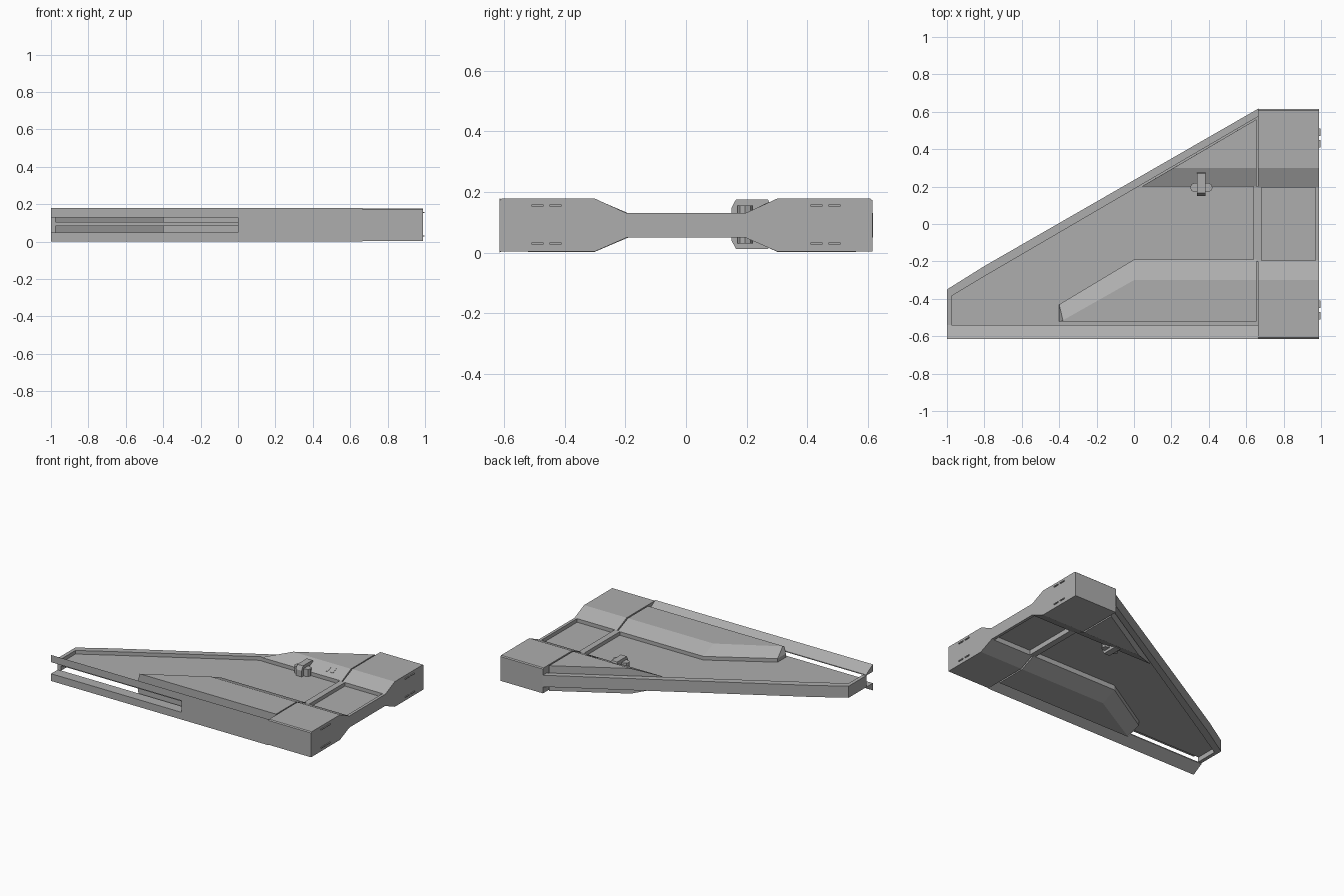
import bpy, bmesh, math

if "Cube" in bpy.data.objects:
    bpy.data.objects.remove(bpy.data.objects["Cube"])

MID = 0.09  # plane of symmetry between the two flat sides

grey = bpy.data.materials.new("plain_grey")
grey.diffuse_color = (0.42, 0.42, 0.42, 1)
grey.use_nodes = True
grey.node_tree.nodes["Principled BSDF"].inputs["Base Color"].default_value = grey.diffuse_color


def loft(name, loops):
    """Solid skinned through loops that all have the same point count."""
    bm = bmesh.new()
    rows = [[bm.verts.new(p) for p in loop] for loop in loops]
    n = len(rows[0])
    for a, b in zip(rows, rows[1:]):
        for i in range(n):
            j = (i + 1) % n
            bm.faces.new((a[i], a[j], b[j], b[i]))
    bm.faces.new(rows[0])
    bm.faces.new(rows[-1])
    bmesh.ops.recalc_face_normals(bm, faces=bm.faces)
    me = bpy.data.meshes.new(name)
    bm.to_mesh(me)
    bm.free()
    me.materials.append(grey)
    ob = bpy.data.objects.new(name, me)
    bpy.context.collection.objects.link(ob)
    return ob


def plate(name, pts, z0, z1):
    return loft(name, [[(x, y, z) for x, y in pts] for z in (z0, z1)])


def along_x(name, pts, x0, x1):
    return loft(name, [[(x, y, z) for y, z in pts] for x in (x0, x1)])


def box(name, x0, x1, y0, y1, z0, z1):
    return plate(name, [(x0, y0), (x1, y0), (x1, y1), (x0, y1)], z0, z1)


def swell(name, base, top):
    """Bulge on both flat sides: vertical core with sloped shoulders."""
    levels = [(top, 0.003), (base, 0.05), (base, 0.13), (top, 0.177)]
    return loft(name, [[(x, y, z) for x, y in pts] for pts, z in levels])


# thin web filling the wedge
plate("web", [(-0.98, -0.54), (-0.98, -0.37), (-0.79, -0.25), (0.66, 0.59), (0.66, -0.54)],
      0.083, 0.105)

# raised rim along the nose and the diagonal edge
outer = [(-1, -0.545), (-1, -0.35), (-0.8, -0.225), (0.665, 0.617)]
inner = [(0.665, 0.575), (-0.79, -0.274), (-0.975, -0.385), (-0.975, -0.545)]
plate("diagonal_rim", outer + inner, 0.05, 0.13)

# straight beam: two sloped rails with a solid core behind the open slot
for label, s in (("upper", 1), ("lower", -1)):
    rail = [(-0.615, 0.09), (-0.615, 0.04), (-0.54, 0.04), (-0.54, 0.046)]
    along_x(label + "_rail", [(y, MID + s * z) for y, z in rail], -1, 0.665)
box("beam_core", 0, 0.665, -0.615, -0.54, 0.05, 0.13)

# long side swell
swell("cheek_swell",
      [(-0.4, -0.52), (-0.4, -0.43), (0, -0.19), (0.655, -0.19), (0.655, -0.52)],
      [(-0.39, -0.52), (-0.38, -0.515), (0, -0.3), (0.655, -0.3), (0.655, -0.52)])

# triangular swell at the heel
swell("heel_swell",
      [(0.04, 0.2), (0.655, 0.2), (0.655, 0.56)],
      [(0.212, 0.3), (0.655, 0.3), (0.655, 0.56)])

# end pad: two thick blocks with sloped shoulders
for label, s in (("front", -1), ("back", 1)):
    half = [(0.615, 0.172), (0.608, 0.178), (0.3, 0.178), (0.195, 0.13)]
    half += [(y, 2 * MID - z - 0.004 * (z > 0.15)) for y, z in reversed(half)]
    half = [(s * y, max(z, 0.004)) for y, z in half]
    along_x(label + "_pad_block", half, 0.664, 0.99)
    # shallow marks on the end face and the flat sides
    for y in (0.41, 0.47):
        for z in (0.03, 0.156):
            y0, y1 = sorted((s * y, s * (y + 0.04)))
            box(label + "_end_tab", 0.988, 0.997, y0, y1, z - 0.003, z + 0.003)

# sunken panel and cross bars between the blocks
box("pad_panel", 0.66, 0.98, -0.2, 0.2, 0.083, 0.105)
box("inner_cross_bar", 0.64, 0.682, -0.2, 0.2, 0.05, 0.13)
box("outer_cross_bar", 0.97, 0.99, -0.2, 0.2, 0.05, 0.13)

# strap loop: chamfered band around the web with a rounded pin plate
band = [(0.15, 0.04), (0.165, 0.012), (0.27, 0.012), (0.28, 0.03),
        (0.28, 0.15), (0.27, 0.176), (0.165, 0.176), (0.15, 0.148)]
along_x("strap_band", band, 0.338, 0.382)
pin = []
for cx, start in ((0.395, -90), (0.325, 90)):
    for k in range(5):
        a = math.radians(start + 45 * k)
        pin.append((cx + 0.025 * math.cos(a), 0.195 + 0.025 * math.sin(a)))
plate("strap_pin", pin, 0.03, 0.155)

# paired small marks on the heel shoulder
for x in (0.505, 0.545):
    loft("heel_mark", [[(x, 0.235, z), (x + 0.018, 0.235, z), (x + 0.018, 0.275, z + 0.0188),
                        (x, 0.275, z + 0.0188)] for z in (0.146, 0.149)])
